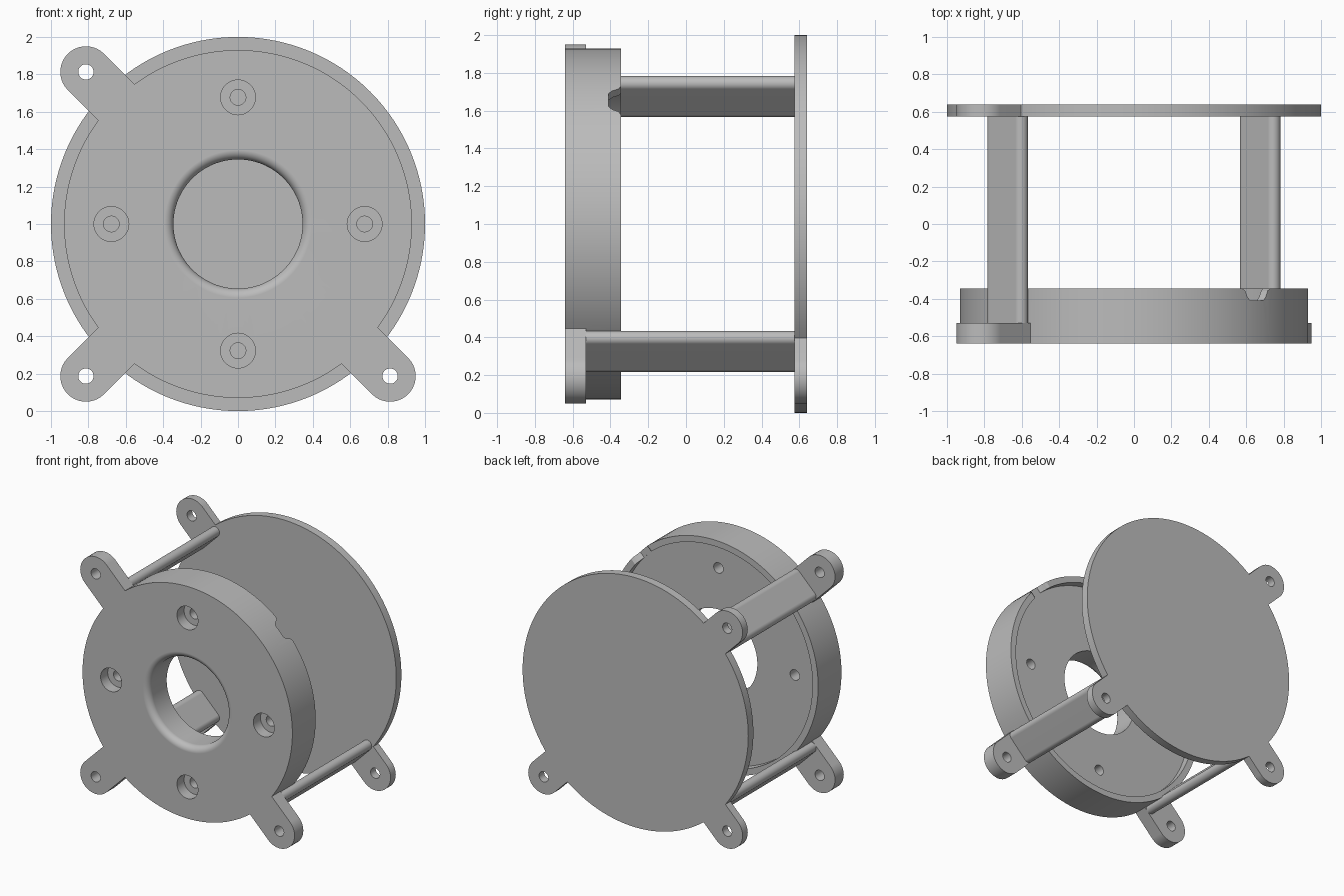
import bpy, bmesh, math
from math import pi, cos, sin

cube = bpy.data.objects.get("Cube")
if cube:
    bpy.data.objects.remove(cube, do_unlink=True)

grey = bpy.data.materials.new("plain grey")
grey.use_nodes = True
grey.diffuse_color = (0.5, 0.5, 0.5, 1)
grey.node_tree.nodes["Principled BSDF"].inputs["Base Color"].default_value = (0.5, 0.5, 0.5, 1)

MID = 1.0                                   # height of the main axis
FRONT, FLOOR, RIM = -0.64, -0.41, -0.345    # housing depths
PLATE, BACK = 0.575, 0.64                   # back plate depths
EAR_R, EAR_POS = 0.137, 1.15
CORNERS = [0.75 * pi, 1.25 * pi, 1.75 * pi]


def make_object(name, bm):
    bmesh.ops.recalc_face_normals(bm, faces=bm.faces)
    mesh = bpy.data.meshes.new(name)
    bm.to_mesh(mesh)
    bm.free()
    mesh.materials.append(grey)
    obj = bpy.data.objects.new(name, mesh)
    bpy.context.collection.objects.link(obj)
    return obj


def prism(name, outline, y0, y1):
    """Extrude an (x, z) outline around the main axis from y0 to y1."""
    bm = bmesh.new()
    face = bm.faces.new([bm.verts.new((x, y0, z + MID)) for x, z in outline])
    side = bmesh.ops.extrude_face_region(bm, geom=[face])["geom"]
    moved = [v for v in side if isinstance(v, bmesh.types.BMVert)]
    bmesh.ops.translate(bm, verts=moved, vec=(0, y1 - y0, 0))
    return make_object(name, bm)


def turned(points, angle):
    """Rotate (radial, tangential) points to an angle around the axis."""
    c, s = cos(angle), sin(angle)
    return [(r * c - t * s, r * s + t * c) for r, t in points]


def circle(radius, count, r=0.0, angle=0.0):
    ring = [2 * pi * i / count for i in range(count)]
    return turned([(r + radius * cos(a), radius * sin(a)) for a in ring], angle)


def cap(radius, r, t, start, steps=20):
    arc = [start + pi * i / steps for i in range(steps + 1)]
    return [(r + radius * cos(a), t + radius * sin(a)) for a in arc]


def boolean(obj, tools, operation):
    for tool in tools:
        mod = obj.modifiers.new("cut", 'BOOLEAN')
        mod.object, mod.operation, mod.solver = tool, operation, 'EXACT'
    graph = bpy.context.evaluated_depsgraph_get()
    mesh = bpy.data.meshes.new_from_object(obj.evaluated_get(graph))
    obj.modifiers.clear()
    obj.data = mesh
    for tool in tools:
        bpy.data.objects.remove(tool, do_unlink=True)


def ears(y0, y1):
    shape = cap(EAR_R, EAR_POS, 0, -pi / 2) + [(0.8, EAR_R), (0.8, -EAR_R)]
    return [prism("ear", turned(shape, a), y0, y1) for a in CORNERS]


def ear_holes(y0, y1):
    return [prism("hole", circle(0.041, 32, EAR_POS, a), y0 - 0.1, y1 + 0.1)
            for a in CORNERS]


# Front housing: lathed disc with rounded bore and a shallow rear recess
BORE, FILLET, STEPS = 0.345, 0.05, 8
profile = [(BORE + FILLET * (1 - sin(a)), FRONT + FILLET * (1 - cos(a)))
           for a in [pi / 2 * i / STEPS for i in range(STEPS + 1)]]
profile += [(BORE, FLOOR), (0.88, FLOOR), (0.88, RIM), (0.93, RIM), (0.93, FRONT)]
bm = bmesh.new()
verts = [bm.verts.new((r, y, MID)) for r, y in profile]
edges = [bm.edges.new((v, verts[i - 1])) for i, v in enumerate(verts)]
bmesh.ops.spin(bm, geom=verts + edges, cent=(0, 0, MID), axis=(0, 1, 0),
               angle=2 * pi, steps=128, use_merge=True)
bmesh.ops.remove_doubles(bm, verts=bm.verts, dist=0.0001)
housing = make_object("front_housing", bm)
boolean(housing, ears(FRONT, -0.53), 'UNION')

# Counterbored screw holes, ear holes and the cable notch in the rim
cutters = ear_holes(FRONT, -0.53)
for i in range(4):
    a = i * pi / 2
    cutters.append(prism("bore", circle(0.093, 48, 0.677, a), FRONT - 0.1, FRONT + 0.09))
    cutters.append(prism("screw", circle(0.042, 32, 0.677, a), FRONT - 0.1, RIM + 0.1))

bm = bmesh.new()
half = [(0.105, RIM + 0.02), (0.105, RIM), (0.085, RIM - 0.012),
        (0.07, FLOOR + 0.02), (0.05, FLOOR + 0.001)]
section = half + [(-t, y) for t, y in reversed(half)]
loops = []
for r in (0.84, 1.0):
    flat = turned([(r, -t) for t, y in section], pi / 4)
    loops.append([bm.verts.new((x, y, z + MID)) for (x, z), (t, y) in zip(flat, section)])
inner, outer = loops
bm.faces.new(inner)
bm.faces.new(outer)
for i in range(len(section)):
    bm.faces.new((inner[i - 1], inner[i], outer[i], outer[i - 1]))
cutters.append(make_object("notch", bm))
boolean(housing, cutters, 'DIFFERENCE')

# Back plate with matching ears
plate = prism("back_plate", circle(1.0, 128), PLATE, BACK)
boolean(plate, ears(PLATE, BACK), 'UNION')
boolean(plate, ear_holes(PLATE, BACK), 'DIFFERENCE')

# Flat posts with rounded edges joining the ears
POST_R, POST_T = 0.954, 0.04
SPREAD = EAR_R - POST_T
post_shape = cap(POST_T, POST_R, SPREAD, 0) + cap(POST_T, POST_R, -SPREAD, pi)
names = ["upper_right_post", "lower_right_post", "lower_left_post"]
posts = [prism(n, turned(post_shape, a), -0.53, PLATE) for n, a in zip(names, CORNERS)]

# Smooth curved walls, keep machined edges crisp
for obj in [housing, plate] + posts:
    bpy.ops.object.select_all(action='DESELECT')
    obj.select_set(True)
    bpy.context.view_layer.objects.active = obj
    bpy.ops.object.shade_smooth_by_angle(angle=math.radians(30))
    normals = obj.modifiers.new("even normals", 'WEIGHTED_NORMAL')
    normals.keep_sharp = True
